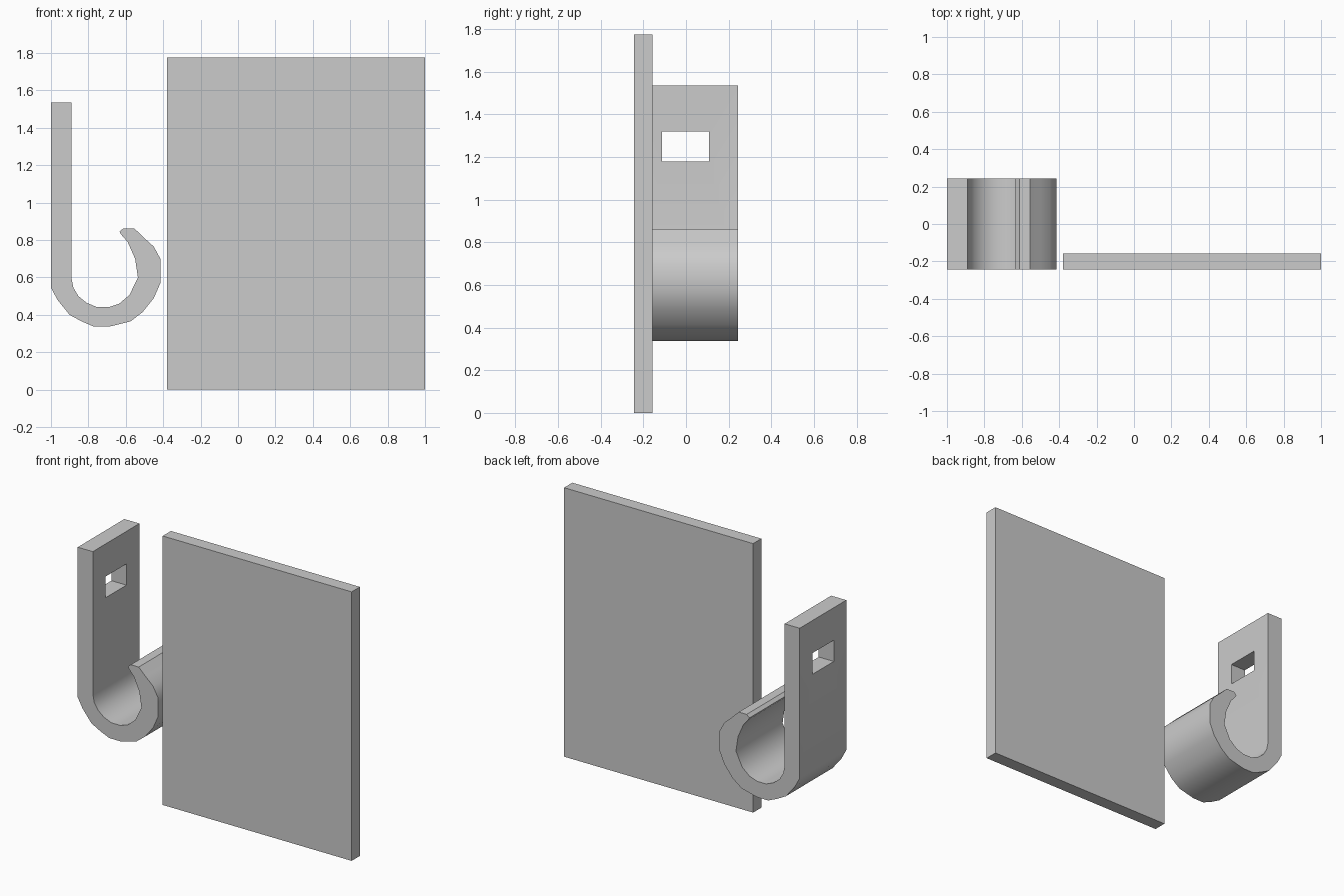
import bpy, bmesh, math

if "Cube" in bpy.data.objects:
    bpy.data.objects.remove(bpy.data.objects["Cube"])

grey = bpy.data.materials.new("plain_grey")
grey.diffuse_color = (0.6, 0.6, 0.6, 1)
grey.use_nodes = True
grey.node_tree.nodes["Principled BSDF"].inputs["Base Color"].default_value = grey.diffuse_color


def extrude(name, profile, y0, y1):
    """Closed x-z outline extruded along y."""
    bm = bmesh.new()
    face = bm.faces.new([bm.verts.new((x, y0, z)) for x, z in profile])
    new = bmesh.ops.extrude_face_region(bm, geom=[face])["geom"]
    bmesh.ops.translate(bm, vec=(0, y1 - y0, 0),
                        verts=[v for v in new if isinstance(v, bmesh.types.BMVert)])
    bmesh.ops.recalc_face_normals(bm, faces=bm.faces)
    mesh = bpy.data.meshes.new(name)
    bm.to_mesh(mesh)
    bm.free()
    mesh.materials.append(grey)
    obj = bpy.data.objects.new(name, mesh)
    bpy.context.collection.objects.link(obj)
    return obj


def rect(x0, x1, z0, z1):
    return [(x0, z0), (x1, z0), (x1, z1), (x0, z1)]


# flat panel
extrude("panel", rect(-0.38, 1.0, 0, 1.775), -0.243, -0.157)

# J-shaped hook: outer edge, rounded tip, then inner edge back up
outer = [(-1, 1.535), (-1, 0.545), (-0.965, 0.48), (-0.90, 0.40), (-0.835, 0.365),
         (-0.77, 0.337), (-0.69, 0.337), (-0.575, 0.365), (-0.51, 0.415),
         (-0.45, 0.49), (-0.415, 0.57), (-0.415, 0.70), (-0.45, 0.765), (-0.50, 0.81)]
tip = [(-0.555, 0.863), (-0.613, 0.863), (-0.633, 0.845), (-0.625, 0.83)]
inner = [(-0.59, 0.79), (-0.55, 0.70), (-0.535, 0.60), (-0.58, 0.507), (-0.635, 0.46),
         (-0.69, 0.442), (-0.755, 0.442), (-0.81, 0.465), (-0.853, 0.50),
         (-0.88, 0.545), (-0.89, 0.595), (-0.89, 1.535)]
hook = extrude("hook", outer + tip + inner, -0.243, 0.243)

# mounting slot through the hook's upright
cutter = extrude("slot_cutter", rect(-1.1, -0.8, 1.18, 1.32), -0.113, 0.108)
cutter.hide_render = True
mod = hook.modifiers.new("slot", 'BOOLEAN')
mod.operation = 'DIFFERENCE'
mod.solver = 'EXACT'
mod.object = cutter
bpy.context.view_layer.objects.active = hook
hook.select_set(True)
bpy.ops.object.modifier_apply(modifier=mod.name)
bpy.data.objects.remove(cutter)

# smooth bend, sharp rims
bpy.ops.object.shade_smooth_by_angle(angle=math.radians(35))
